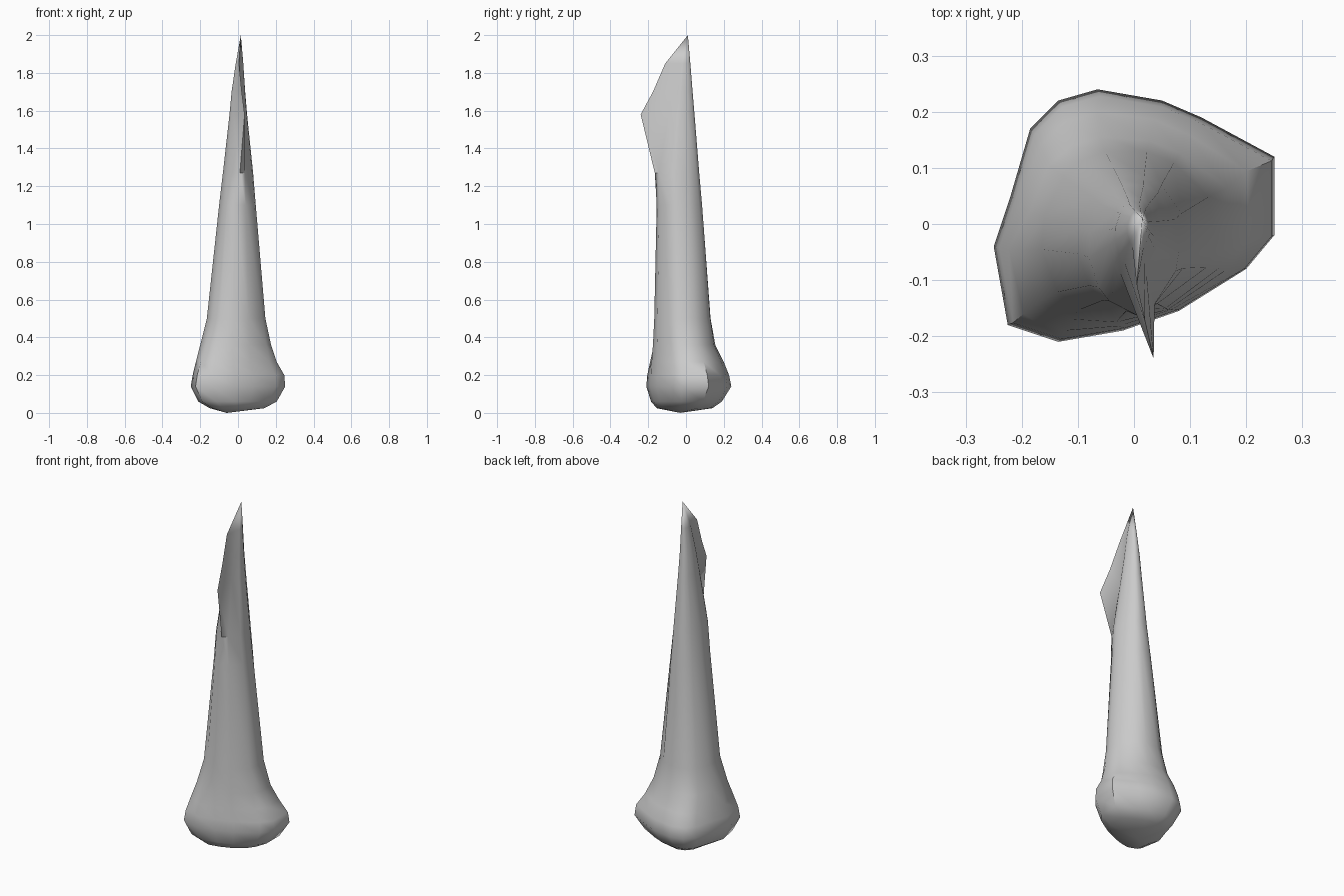
import bpy, bmesh, math

if "Cube" in bpy.data.objects:
    bpy.data.objects.remove(bpy.data.objects["Cube"])

# Outline of the bulbous base seen from above (index 4 is the front ridge)
BASE = [(.25, .12), (.25, -.02), (.20, -.08), (.08, -.155), (-.02, -.19),
        (-.135, -.21), (-.225, -.18), (-.25, -.04), (-.22, .05), (-.185, .17),
        (-.135, .22), (-.065, .24), (.05, .22), (.12, .19)]
OVAL = [(math.cos(a), math.sin(a)) for a in (math.atan2(y, x) for x, y in BASE)]
FRONT = 4


def unit(pts):
    """Scale an outline to fill the 0..1 square."""
    xs, ys = zip(*pts)
    return [((x - min(xs)) / (max(xs) - min(xs)), (y - min(ys)) / (max(ys) - min(ys)))
            for x, y in pts]


# Cross-sections: z, x min, x max, y min, y max, base-shape weight, fin point
RINGS = [
    (.025, -.15, .14, -.155, .14, 1, None),
    (.06, -.21, .205, -.185, .19, 1, None),
    (.14, -.25, .25, -.21, .24, 1, None),
    (.20, -.24, .245, -.205, .228, 1, None),
    (.27, -.223, .205, -.19, .20, .8, None),
    (.36, -.20, .175, -.175, .155, .5, None),
    (.50, -.165, .145, -.168, .13, .2, None),
    (1.10, -.10, .094, -.155, .085, 0, None),
    (1.27, -.08, .08, -.155, .07, 0, (.01, -.165)),
    (1.58, -.045, .048, -.10, .045, 0, (.035, -.24)),
    (1.70, -.034, .038, -.075, .035, 0, (.02, -.175)),
    (1.85, -.012, .028, -.045, .023, 0, (.005, -.11)),
]

bm = bmesh.new()
base_u, oval_u = unit(BASE), unit(OVAL)
loops = []
for z, x0, x1, y0, y1, w, fin in RINGS:
    pts = unit([(b[0] * w + o[0] * (1 - w), b[1] * w + o[1] * (1 - w))
                for b, o in zip(base_u, oval_u)])
    pts = [(x0 + u * (x1 - x0), y0 + v * (y1 - y0)) for u, v in pts]
    if fin:
        pts[FRONT] = fin
    loops.append([bm.verts.new((x, y, z)) for x, y in pts])

# Side skin, pointed tip and blunt bottom
n = len(BASE)
for lo, hi in zip(loops, loops[1:]):
    for i in range(n):
        j = (i + 1) % n
        bm.faces.new((lo[i], lo[j], hi[j], hi[i]))
for ring, apex in ((loops[-1], (.015, .01, 2)), (loops[0], (-.06, -.03, 0))):
    v = bm.verts.new(apex)
    for i in range(n):
        bm.faces.new((ring[i], ring[(i + 1) % n], v))
bmesh.ops.recalc_face_normals(bm, faces=bm.faces)

mesh = bpy.data.meshes.new("spike")
bm.to_mesh(mesh)
bm.free()
spike = bpy.data.objects.new("finned_spike", mesh)
bpy.context.collection.objects.link(spike)

# Smooth faces with crisp fin edges
bpy.context.view_layer.objects.active = spike
spike.select_set(True)
bpy.ops.object.shade_smooth_by_angle(angle=math.radians(50))
